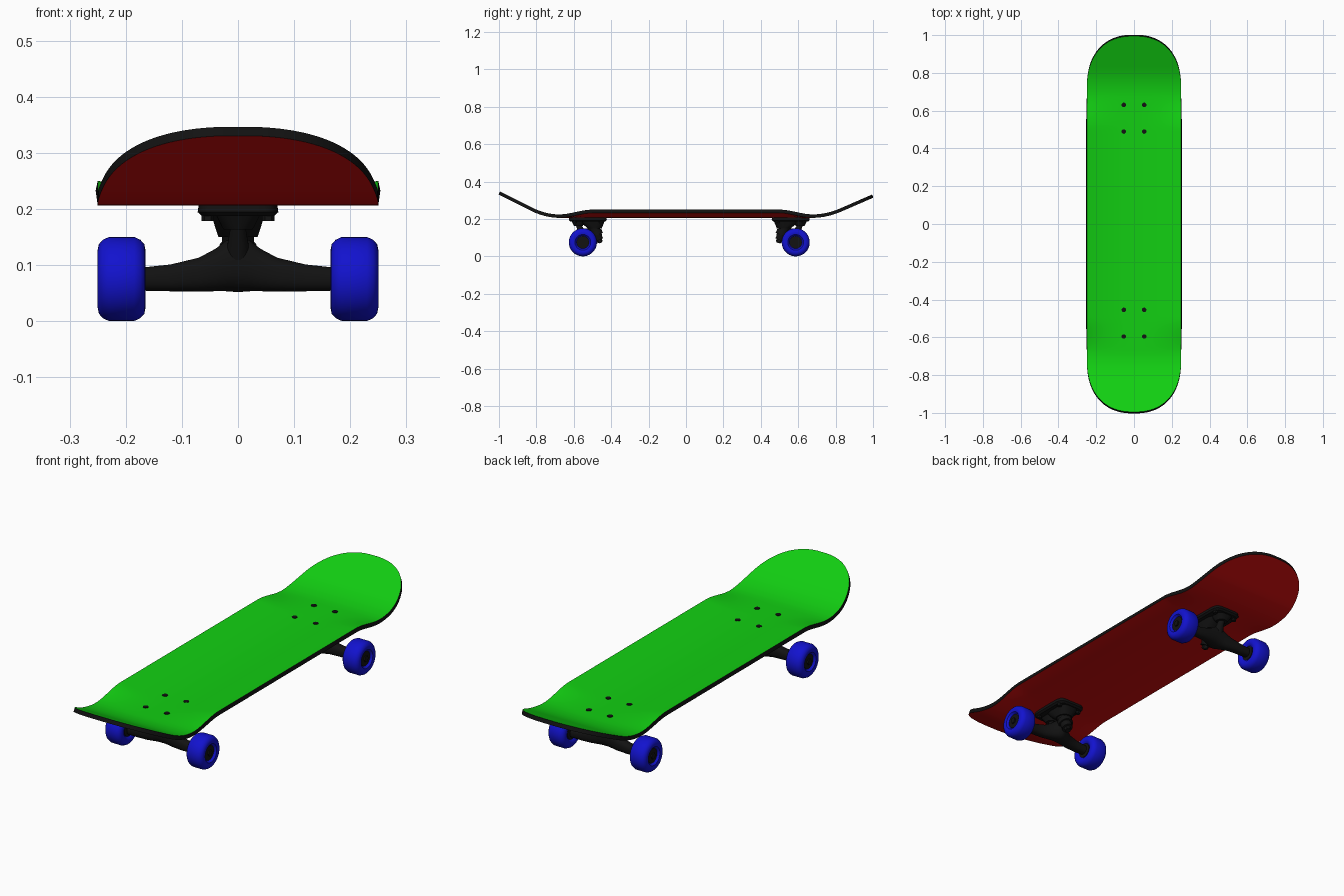
import bpy, bmesh
from math import sin, cos, pi, radians
from mathutils import Vector

if "Cube" in bpy.data.objects:
    bpy.data.objects.remove(bpy.data.objects["Cube"])


def material(name, rgb):
    m = bpy.data.materials.new(name)
    m.diffuse_color = (*rgb, 1)
    m.use_nodes = True
    m.node_tree.nodes["Principled BSDF"].inputs["Base Color"].default_value = m.diffuse_color
    return m


GREEN = material("green", (0.006, 0.62, 0.006))
RED = material("red", (0.6, 0.004, 0.004))
BLACK = material("black", (0.006, 0.006, 0.006))
BLUE = material("blue", (0.006, 0.006, 0.62))


def finish(bm, name, mats, angle=35):
    bmesh.ops.recalc_face_normals(bm, faces=bm.faces)
    me = bpy.data.meshes.new(name)
    bm.to_mesh(me)
    bm.free()
    for m in mats:
        me.materials.append(m)
    me.shade_smooth()
    me.set_sharp_from_angle(angle=radians(angle))
    ob = bpy.data.objects.new(name, me)
    bpy.context.collection.objects.link(ob)
    return ob


def spow(v, e):
    return abs(v) ** e * (1 if v >= 0 else -1)


def ring(c, a, b, axis="z", n=2, seg=32):
    """Superellipse outline around c, across the given axis."""
    pts = []
    for i in range(seg):
        t = 2 * pi * (i + 0.5) / seg
        p, q = a * spow(cos(t), 2 / n), b * spow(sin(t), 2 / n)
        pts.append(Vector(c) + Vector((p, q, 0) if axis == "z" else (0, p, q)))
    return pts


def loft(name, rings, mat, angle=35):
    bm = bmesh.new()
    vs = [[bm.verts.new(p) for p in r] for r in rings]
    k = len(vs[0])
    for r, s in zip(vs, vs[1:]):
        for i in range(k):
            bm.faces.new((r[i], r[(i + 1) % k], s[(i + 1) % k], s[i]))
    bm.faces.new(vs[0])
    bm.faces.new(vs[-1])
    return finish(bm, name, [mat], angle)


def rod(name, p0, p1, r0, r1, mat, seg=24):
    p0, p1 = Vector(p0), Vector(p1)
    q = Vector((0, 0, 1)).rotation_difference(p1 - p0)
    rings = [[p + q @ v for v in ring((0, 0, 0), r, r, seg=seg)]
             for p, r in ((p0, r0), (p1, r1))]
    return loft(name, rings, mat)


def smooth(t):
    t = min(max(t, 0), 1)
    return t * t * (3 - 2 * t)


# Deck: concave in the middle, kicked up at both rounded ends
def deck_z(y, u):
    slope = 0.50 if y < 0 else 0.435
    d, w = abs(y) - 0.75, 0.075
    lift = 0 if d < -w else d if d > w else (d + w) ** 2 / (4 * w)
    concave = 0.026 * abs(u) ** 2.2 * (1 - smooth((abs(y) - 0.5) / 0.18))
    return 0.224 + slope * lift + concave


START, TIP, N = 0.71, 0.285, 2.35
half = [(START * i / 36, 0.25) for i in range(36)]
for i in range(25):
    t = radians(86.5 * i / 24)
    half.append((START + TIP * sin(t) ** (2 / N), 0.25 * cos(t) ** (2 / N)))
rows = [(-y, w) for y, w in reversed(half[1:])] + half
bm = bmesh.new()
COLS = 24
grid = []
for y, w in rows:
    grid.append([bm.verts.new((w * u, y, deck_z(y, u)))
                 for u in (2 * j / COLS - 1 for j in range(COLS + 1))])
for a, b in zip(grid, grid[1:]):
    for j in range(COLS):
        bm.faces.new((a[j], a[j + 1], b[j + 1], b[j]))
deck = finish(bm, "deck", [GREEN, RED, BLACK], 180)
if deck.data.polygons[0].normal.z < 0:
    deck.data.flip_normals()
so = deck.modifiers.new("thickness", "SOLIDIFY")
so.thickness, so.offset = 0.018, -1
so.material_offset, so.material_offset_rim = 1, 2
be = deck.modifiers.new("round_edge", "BEVEL")
be.width, be.segments, be.material = 0.006, 3, 2
be.limit_method, be.angle_limit = "ANGLE", radians(50)
be.harden_normals = True

AXLE_Y, AXLE_Z = 0.0265, 0.075


def truck(tag):
    """One truck around its baseplate centre; +y points to the board's end."""
    o = []
    # Baseplate with bosses for kingpin and pivot
    o.append(loft(tag + "_baseplate", [
        ring((0, 0, 0.209), 0.070, 0.1, n=6), ring((0, 0, 0.194), 0.072, 0.102, n=6),
        ring((0, 0, 0.187), 0.064, 0.094, n=6)], BLACK))
    o.append(loft(tag + "_kingpin_boss", [
        ring((0, -0.025, 0.19), 0.048, 0.066, n=4), ring((0, -0.03, 0.168), 0.041, 0.052, n=3),
        ring((0, -0.037, 0.15), 0.035, 0.038)], BLACK))
    o.append(loft(tag + "_pivot_boss", [
        ring((0, 0.05, 0.19), 0.04, 0.038, n=4), ring((0, 0.05, 0.163), 0.026, 0.024)], BLACK))
    # Kingpin stack, tilted towards the middle of the board
    top, bot = Vector((0, -0.022, 0.18)), Vector((0, -0.068, 0.072))
    at = lambda f: top.lerp(bot, f)
    for nm, f0, f1, r0, r1, seg in (
            ("kingpin", 0, 1, 0.009, 0.009, 16), ("upper_bushing", 0.15, 0.45, 0.03, 0.028, 24),
            ("hanger_ring", 0.42, 0.62, 0.033, 0.033, 24), ("lower_bushing", 0.6, 0.82, 0.026, 0.021, 24),
            ("washer", 0.81, 0.85, 0.024, 0.024, 24), ("kingpin_nut", 0.85, 0.97, 0.015, 0.015, 6)):
        o.append(rod(f"{tag}_{nm}", at(f0), at(f1), r0, r1, BLACK, seg))
    # Hanger: flared beam with pivot stem
    side = [(0.166, AXLE_Y, 0.075, 0.022, 0.021), (0.12, AXLE_Y, 0.077, 0.022, 0.024),
            (0.07, 0.023, 0.083, 0.025, 0.03), (0.04, 0.014, 0.091, 0.032, 0.038),
            (0.022, 0.008, 0.098, 0.038, 0.045), (0.008, 0.004, 0.101, 0.042, 0.049)]
    secs = side + [(-s[0], *s[1:]) for s in reversed(side)]
    o.append(loft(tag + "_hanger", [ring((x, y, z), a, b, "x", 2.4) for x, y, z, a, b in secs], BLACK, 50))
    o.append(rod(tag + "_pivot_stem", (0, 0.02, 0.105), (0, 0.052, 0.17), 0.024, 0.013, BLACK))
    o.append(rod(tag + "_axle", (-0.242, AXLE_Y, AXLE_Z), (0.242, AXLE_Y, AXLE_Z), 0.008, 0.008, BLACK, 16))
    # Mounting bolts and nuts
    for i, (x, y) in enumerate(((-1, -1), (1, -1), (-1, 1), (1, 1))):
        x, y = x * 0.054, y * 0.0705
        o.append(rod(f"{tag}_bolt_{i}", (x, y, 0.2), (x, y, 0.2268), 0.012, 0.012, BLACK, 16))
        o.append(rod(f"{tag}_bolt_nut_{i}", (x, y, 0.192), (x, y, 0.178), 0.011, 0.011, BLACK, 6))
    # Wheels with recessed dark cores
    profile = [(0.174, 0.034), (0.167, 0.042), (0.165, 0.052), (0.167, 0.062), (0.174, 0.070),
               (0.185, 0.075), (0.230, 0.075), (0.241, 0.070), (0.248, 0.062), (0.250, 0.052),
               (0.248, 0.042), (0.238, 0.034)]
    for nm, s in (("left", -1), ("right", 1)):
        o.append(loft(f"{tag}_{nm}_wheel", [ring((s * x, AXLE_Y, AXLE_Z), r, r, "x", seg=48)
                                            for x, r in profile], BLUE))
        for part, x0, x1, r, seg in (("core", 0.171, 0.240, 0.033, 32), ("axle_nut", 0.235, 0.2465, 0.014, 6)):
            o.append(rod(f"{tag}_{nm}_{part}", (s * x0, AXLE_Y, AXLE_Z), (s * x1, AXLE_Y, AXLE_Z),
                         r, r, BLACK, seg))
    return o


# Place both trucks, facing opposite ways
for tag, s in (("front", -1), ("rear", 1)):
    for ob in truck(tag + "_truck"):
        ob.location.y = 0.0175 + s * 0.5425
        ob.rotation_euler.z = 0 if s > 0 else pi
